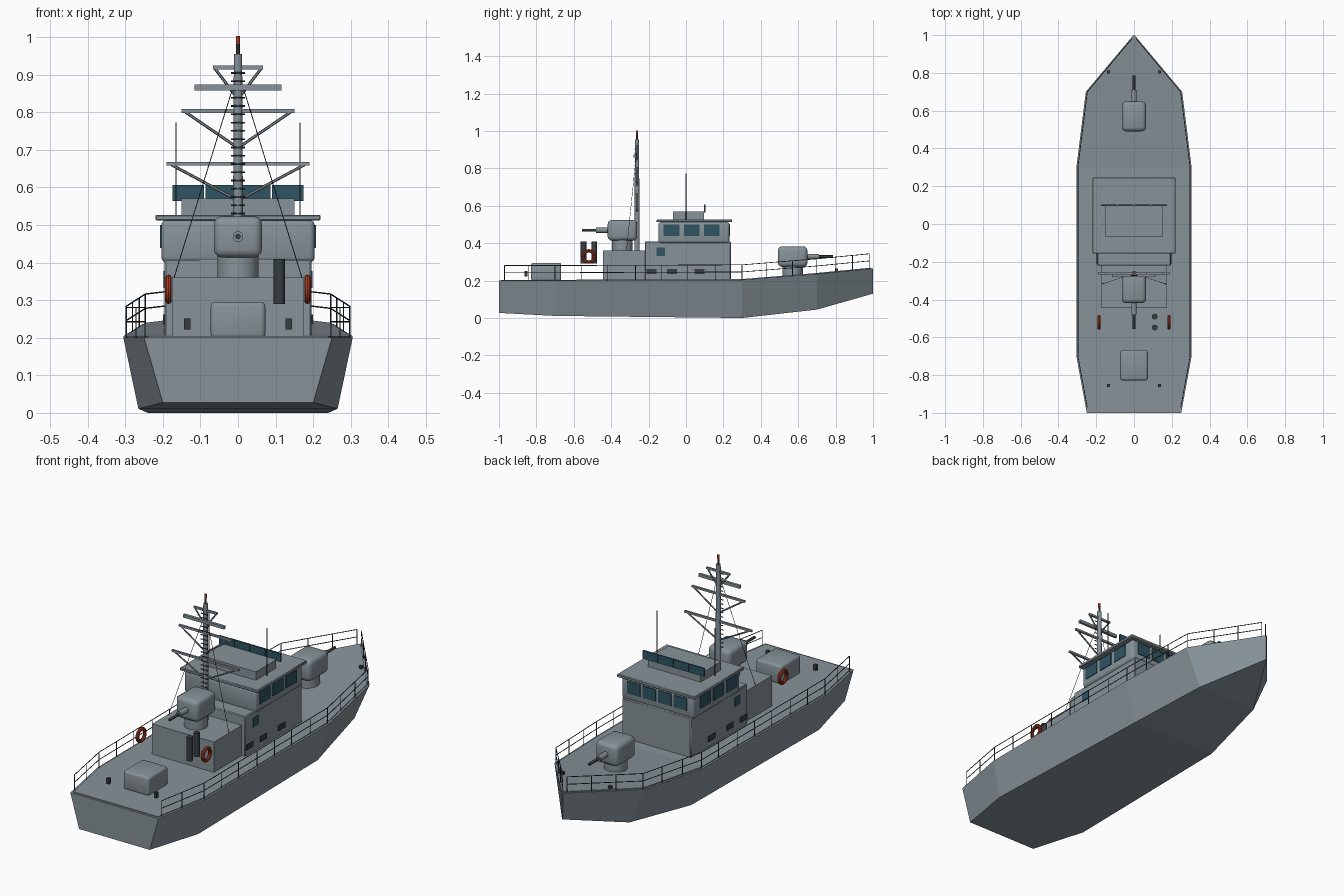
import bpy, bmesh, math
from mathutils import Vector, Matrix

if "Cube" in bpy.data.objects:
    bpy.data.objects.remove(bpy.data.objects["Cube"])


def material(name, rgb):
    m = bpy.data.materials.new(name)
    m.use_nodes = True
    m.diffuse_color = (*rgb, 1)
    m.node_tree.nodes["Principled BSDF"].inputs["Base Color"].default_value = (*rgb, 1)
    return m


GREY = material("ship grey", (0.24, 0.29, 0.32))
DARK = material("dark metal", (0.038, 0.048, 0.051))
GLASS = material("teal glass", (0.028, 0.09, 0.122))
RED = material("signal red", (0.42, 0.045, 0.016))


def finish(name, bm, mat, smooth=False):
    bmesh.ops.recalc_face_normals(bm, faces=bm.faces)
    mesh = bpy.data.meshes.new(name)
    bm.to_mesh(mesh)
    bm.free()
    mesh.materials.append(mat)
    ob = bpy.data.objects.new(name, mesh)
    bpy.context.collection.objects.link(ob)
    if smooth:
        bpy.ops.object.select_all(action='DESELECT')
        ob.select_set(True)
        bpy.context.view_layer.objects.active = ob
        bpy.ops.object.shade_smooth_by_angle(angle=math.radians(40))
    return ob


def box(name, lo, hi, mat=GREY, bevel=0, segments=3):
    lo, hi = Vector(lo), Vector(hi)
    bm = bmesh.new()
    bmesh.ops.create_cube(bm, size=1)
    for v in bm.verts:
        v.co = (lo + hi) / 2 + v.co * (hi - lo)
    if bevel:
        bmesh.ops.bevel(bm, geom=bm.edges[:], offset=bevel, segments=segments,
                        profile=0.5, affect='EDGES')
    return finish(name, bm, mat, bool(bevel))


def rods(name, pairs, r, mat=GREY, sides=8, r2=None):
    """Straight rods between pairs of points, joined in one object."""
    bm = bmesh.new()
    for p, q in pairs:
        p, q = Vector(p), Vector(q)
        d = q - p
        m = Matrix.Translation((p + q) / 2) @ d.to_track_quat('Z', 'Y').to_matrix().to_4x4()
        bmesh.ops.create_cone(bm, cap_ends=True, segments=sides, radius1=r,
                              radius2=r if r2 is None else r2, depth=d.length, matrix=m)
    return finish(name, bm, mat, sides > 6)


# Hull stations: y, deck half width, deck z, bottom half width, bottom z
STATIONS = [(-1, 0.25, 0.2, 0.2, 0.027), (-0.7, 0.305, 0.2, 0.265, 0.011),
            (0.3, 0.305, 0.204, 0.24, 0), (0.7, 0.255, 0.236, 0.17, 0.045),
            (1, 0.003, 0.265, 0.002, 0.13)]


def loft(name, sections, mat=GREY):
    bm = bmesh.new()
    rings = [[bm.verts.new(p) for p in s] for s in sections]
    for a, b in zip(rings, rings[1:]):
        for i in range(4):
            j = (i + 1) % 4
            bm.faces.new((a[i], a[j], b[j], b[i]))
    bm.faces.new(rings[0])
    bm.faces.new(rings[-1])
    return finish(name, bm, mat)


def slab(y, top_w, top_z, low_w, low_z):
    return [(-top_w, y, top_z), (top_w, y, top_z), (low_w, y, low_z), (-low_w, y, low_z)]


loft("hull", [slab(*s) for s in STATIONS])
loft("deck_plate", [slab(y * 0.99, max(w - 0.01, 0.002), z + 0.004, max(w - 0.01, 0.002), z - 0.004)
                    for y, w, z, _, _ in STATIONS])


def deck_edge(y):
    """Half width and height of the deck at station y."""
    for a, b in zip(STATIONS, STATIONS[1:]):
        if y <= b[0]:
            t = (y - a[0]) / (b[0] - a[0])
            return a[1] + (b[1] - a[1]) * t, a[2] + (b[2] - a[2]) * t


# Railings along both sides
POSTS = [-0.97, -0.84, -0.7, -0.56, -0.42, -0.27, -0.13, 0.01, 0.16, 0.3, 0.43, 0.57, 0.7, 0.8, 0.89, 0.98]
for side, label in ((1, "left"), (-1, "right")):
    feet = []
    for y in POSTS:
        w, z = deck_edge(y)
        feet.append(Vector((side * max(w - 0.008, 0.004), y, z)))
    rods(f"{label}_rail_posts", [(f, f + Vector((0, 0, 0.08))) for f in feet], 0.002, DARK, 5)
    for h, part in ((0.08, "top"), (0.042, "middle")):
        up = Vector((0, 0, h))
        rods(f"{label}_{part}_rail", [(a + up, b + up) for a, b in zip(feet, feet[1:])], 0.002, DARK, 5)

# Superstructure
box("deckhouse", (-0.195, -0.22, 0.195), (0.195, 0.24, 0.41), bevel=0.004, segments=1)
box("aft_house", (-0.175, -0.445, 0.195), (0.175, -0.21, 0.36))
box("bridge", (-0.204, -0.147, 0.4), (0.204, 0.232, 0.513), bevel=0.014)
box("bridge_roof", (-0.22, -0.157, 0.512), (0.22, 0.246, 0.527), bevel=0.003, segments=1)
box("roof_locker", (-0.15, -0.07, 0.525), (0.15, 0.095, 0.57))

# Bridge windows, wind screen, side lights and vents
for i in range(4):
    x = -0.132 + i * 0.088
    box(f"front_window_{i}", (x - 0.037, 0.228, 0.438), (x + 0.037, 0.236, 0.5), GLASS)
    box(f"wind_screen_{i}", (x - 0.042, 0.095, 0.564), (x + 0.042, 0.103, 0.606), GLASS)
for s, label in ((1, "left"), (-1, "right")):
    for i in range(3):
        y = -0.077 + i * 0.107
        box(f"{label}_window_{i}", (s * 0.2, y - 0.042, 0.438), (s * 0.208, y + 0.042, 0.5), GLASS)
    box(f"{label}_door_window", (s * 0.191, -0.158, 0.332), (s * 0.198, -0.113, 0.378), GLASS)
    for i, y in enumerate((-0.185, -0.075, 0.072)):
        box(f"{label}_vent_{i}", (s * 0.191, y - 0.027, 0.235), (s * 0.199, y + 0.027, 0.262), DARK)
    rods(f"{label}_whip_antenna", [((s * 0.165, 0, 0.525), (s * 0.165, 0, 0.772))], 0.002, DARK, 6)


# Gun mounts
def gun(name, y, z, aim):
    rods(f"{name}_base", [((0, y, z), (0, y, z + 0.06))], 0.055, GREY, 24)
    box(f"{name}_turret", (-0.064, y - 0.079, z + 0.053), (0.064, y + 0.079, z + 0.163), bevel=0.022)
    h = z + 0.109
    rods(f"{name}_sleeve", [((0, y + aim * 0.07, h), (0, y + aim * 0.14, h))], 0.014, GREY, 16)
    rods(f"{name}_barrel", [((0, y + aim * 0.12, h), (0, y + aim * 0.215, h))], 0.007, DARK, 12)


gun("bow_gun", 0.57, 0.22, 1)
gun("aft_gun", -0.34, 0.36, -1)

# Mast with yards, braces, rungs, radar bar and stays
MY = -0.262
rods("mast", [((0, MY, 0.36), (0, MY, 0.955))], 0.014, GREY, 12, 0.011)
rods("mast_top_stub", [((0, MY, 0.95), (0, MY, 0.985))], 0.005, DARK, 8)
rods("mast_lamp", [((0, MY, 0.982), (0, MY, 1.002))], 0.006, RED, 10)
rods("mast_rungs", [((-0.019, MY - 0.011, 0.53 + i * 0.022), (0.019, MY - 0.011, 0.53 + i * 0.022))
                    for i in range(18)], 0.0025, DARK, 5)
for i, (z, half, foot) in enumerate(((0.663, 0.19, 0.565), (0.803, 0.15, 0.705), (0.919, 0.066, 0.835))):
    box(f"yard_{i}", (-half, MY - 0.005, z - 0.005), (half, MY + 0.005, z + 0.005))
    rods(f"yard_braces_{i}", [((s * half * 0.93, MY, z - 0.003), (0, MY, foot)) for s in (1, -1)],
         0.004, GREY, 6)
box("radar_bar", (-0.116, MY - 0.018, 0.858), (0.116, MY - 0.004, 0.873))
rods("mast_stays", [((0, MY, 0.91), (s * 0.17, -0.318, 0.36)) for s in (1, -1)], 0.0012, DARK, 5)

# Stern locker, canisters, bollards and life rings
box("stern_locker", (-0.073, -0.828, 0.198), (0.073, -0.667, 0.295), bevel=0.012)
rods("canisters", [((0.11, y, 0.29), (0.11, y, 0.41)) for y in (-0.49, -0.548)], 0.015, DARK, 16)
for s, label in ((1, "left"), (-1, "right")):
    box(f"{label}_aft_bollard", (s * 0.127, -0.863, 0.222), (s * 0.143, -0.847, 0.251), DARK)
    box(f"{label}_bow_bollard", (s * 0.127, 0.797, 0.24), (s * 0.143, 0.813, 0.264), DARK)
    bpy.ops.mesh.primitive_torus_add(location=(s * 0.185, -0.52, 0.329), rotation=(0, math.pi / 2, 0),
                                     major_radius=0.03, minor_radius=0.009,
                                     major_segments=28, minor_segments=10)
    ring = bpy.context.object
    ring.name = f"{label}_life_ring"
    ring.data.materials.append(RED)
    bpy.ops.object.shade_smooth_by_angle()
